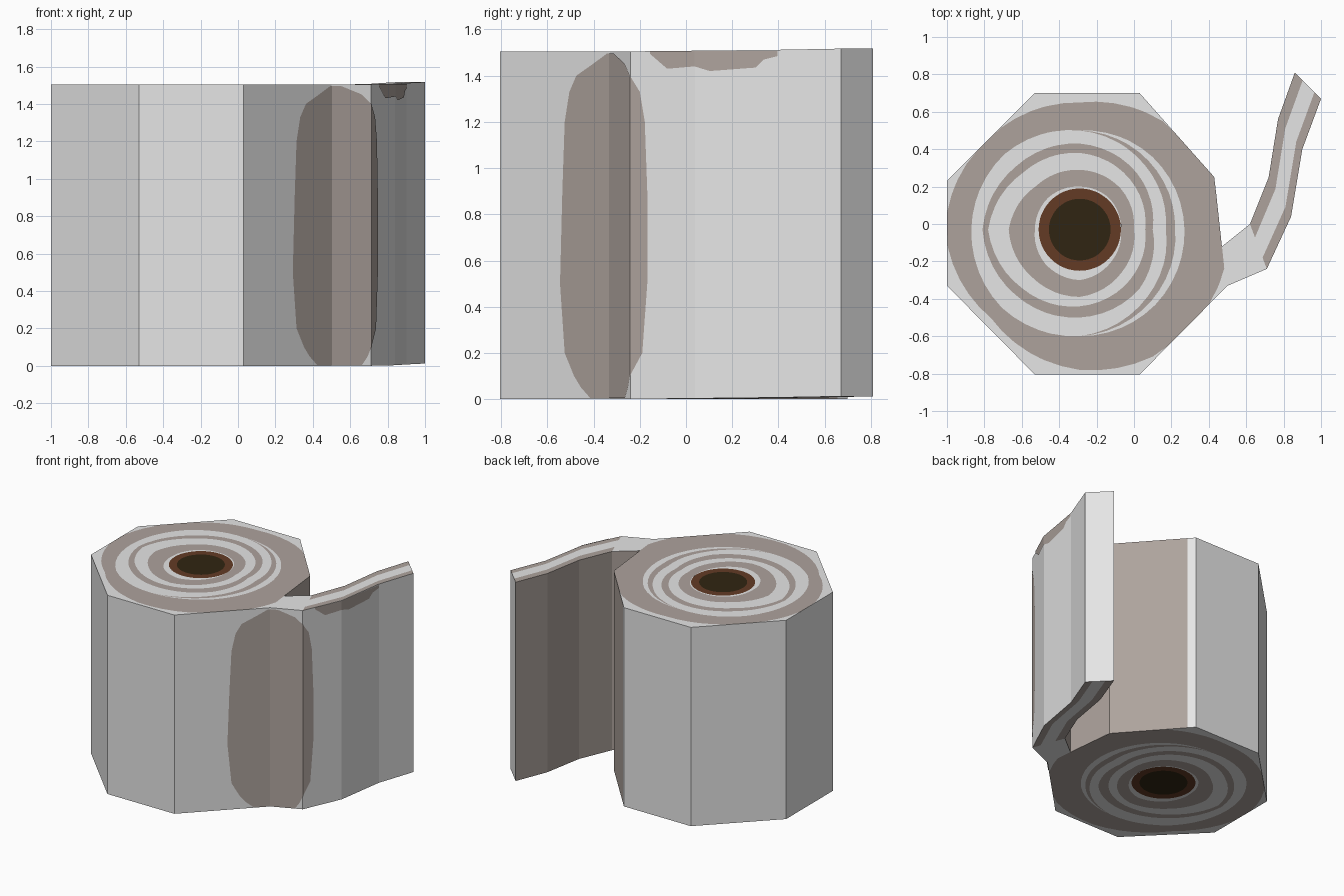
import bpy, bmesh, math

if "Cube" in bpy.data.objects:
    bpy.data.objects.remove(bpy.data.objects["Cube"])

# Colours
def mat(name, rgb):
    m = bpy.data.materials.new(name)
    m.diffuse_color = (*rgb, 1)
    m.use_nodes = True
    m.node_tree.nodes["Principled BSDF"].inputs["Base Color"].default_value = m.diffuse_color
    return m

MATS = [mat("paper_white", (0.79, 0.79, 0.79)), mat("paper_taupe", (0.42, 0.365, 0.335)),
        mat("core_brown", (0.125, 0.043, 0.018)), mat("hole_dark", (0.03, 0.018, 0.006))]
WHITE, TAUPE, BROWN, DARK = range(4)
H = 1.505
CX, CY = -0.29, -0.03


def make(name, faces):
    """faces: list of (points, material index)"""
    bm = bmesh.new()
    for pts, mi in faces:
        f = bm.faces.new([bm.verts.new(p) for p in pts])
        f.material_index = mi
    bmesh.ops.remove_doubles(bm, verts=bm.verts, dist=0.0005)
    bmesh.ops.dissolve_degenerate(bm, edges=bm.edges, dist=0.0005)
    me = bpy.data.meshes.new(name)
    bm.to_mesh(me)
    bm.free()
    for m in MATS:
        me.materials.append(m)
    ob = bpy.data.objects.new(name, me)
    bpy.context.collection.objects.link(ob)
    return ob


def wall(a, b, za, zb):
    """Upright quad, outward to the right of a->b; za, zb are base lifts"""
    return [(*a, za), (*b, zb), (*b, H + zb), (*a, H + za)]


# Roll side: outline counter-clockwise, with the taupe side facing the sheet
outline = [(0.50, -0.33), (0.47, -0.12), (0.43, 0.25), (0.07, 0.655), (0.03, 0.70),
           (-0.53, 0.70), (-1.0, 0.23), (-1.0, -0.33), (-0.53, -0.805), (0.03, -0.805)]
n = len(outline)
make("roll_side", [(wall(outline[i], outline[(i + 1) % n], 0, 0), TAUPE if i in (1, 2) else WHITE)
                   for i in range(1, n)])


# Roll ends: wound paper rings, radii given in eight directions from +x
def edge_radius(t):
    dx, dy = math.cos(t), math.sin(t)
    best = 9
    for i in range(n):
        (ax, ay), (bx, by) = outline[i], outline[(i + 1) % n]
        ex, ey = bx - ax, by - ay
        d = dx * ey - dy * ex
        if abs(d) < 1e-9:
            continue
        r = ((ax - CX) * ey - (ay - CY) * ex) / d
        s = ((ax - CX) * dy - (ay - CY) * dx) / d
        if r > 0 and -1e-6 <= s <= 1 + 1e-6:
            best = min(best, r)
    return best


rings = [(DARK, [.165] * 8), (BROWN, [.22] * 8),
         (WHITE, [.22, .23, .23, .24, .24, .26, .27, .24]),
         (TAUPE, [.29, .31, .32, .33, .38, .36, .36, .32]),
         (WHITE, [.35, .38, .41, .43, .49, .44, .41, .38]),
         (TAUPE, [.39, .43, .46, .48, .52, .49, .47, .45]),
         (WHITE, [.46, .49, .53, .57, .58, .59, .57, .51]),
         (TAUPE, [.51, .52, .53, .57, .58, .59, .57, .54]),
         (WHITE, [.56, .55, .53, .57, .58, .59, .57, .57]),
         (TAUPE, [.80, .74, .68, .69, .72, .67, .75, .80]),
         (WHITE, [9] * 8)]
angles = sorted({round(i * math.tau / 48, 5) for i in range(48)} |
                {round(math.atan2(y - CY, x - CX) % math.tau, 5) for x, y in outline})


def ring_point(radii, t, z):
    u = (t / math.tau * 8) % 8
    i = int(u)
    r = radii[i] + (radii[(i + 1) % 8] - radii[i]) * (u - i)
    r = min(r, edge_radius(t))
    return (CX + r * math.cos(t), CY + r * math.sin(t), z)


for name, z in (("roll_top", H), ("roll_bottom", 0.0)):
    faces = []
    prev = [0] * 8
    for mi, radii in rings:
        for k, t0 in enumerate(angles):
            t1 = angles[(k + 1) % len(angles)]
            p = [ring_point(prev, t0, z), ring_point(radii, t0, z),
                 ring_point(radii, t1, z), ring_point(prev, t1, z)]
            if math.dist(p[0], p[1]) + math.dist(p[2], p[3]) < 0.003:
                continue
            if mi == DARK:
                p = p[:3]
            faces.append((p if z else p[::-1], mi))
        prev = radii
    make(name, faces)

# Loose sheet: taupe inside, white outside, taupe rims along its top and bottom edges
inner = [(0.47, -0.12), (0.62, 0.0), (0.72, 0.25), (0.77, 0.56), (0.86, 0.81)]
outer = [(0.50, -0.33), (0.71, -0.24), (0.84, 0.04), (0.90, 0.40), (1.0, 0.67)]
lift = [0, 0, 0.003, 0.007, 0.012]
faces = [(wall(outer[4], inner[4], lift[4], lift[4]), WHITE)]


def across(i, s, top):
    a, b = inner[i], outer[i]
    return (a[0] + (b[0] - a[0]) * s, a[1] + (b[1] - a[1]) * s, lift[i] + top)


for i in range(4):
    faces.append((wall(inner[i + 1], inner[i], lift[i + 1], lift[i]), TAUPE))
    faces.append((wall(outer[i], outer[i + 1], lift[i], lift[i + 1]), WHITE))
    for s0, s1, mi in ((0, .3, TAUPE), (.3, .75, WHITE), (.75, 1, TAUPE)):
        if i == 0:
            mi = WHITE
        for top in (H, 0.0):
            q = [across(i, s0, top), across(i, s1, top), across(i + 1, s1, top), across(i + 1, s0, top)]
            faces.append((q if top else q[::-1], mi))
make("loose_sheet", faces)

# Tall stain plate wrapping from the roll on to the outside of the sheet
path = [(0.03, -0.805), (0.50, -0.33), (0.71, -0.24), (0.84, 0.04), (0.90, 0.40)]


def on_path(x, z):
    for (ax, ay), (bx, by) in zip(path, path[1:]):
        if x <= bx:
            break
    return (x + 0.003, ay + (by - ay) * (x - ax) / (bx - ax) - 0.003, z)


rows = [(0.004, .42, .66), (.05, .38, .69), (.1, .35, .71), (.2, .31, .735), (.5, .29, .745),
        (.9, .30, .745), (1.2, .31, .74), (1.33, .33, .73), (1.4, .36, .71), (1.45, .43, .66),
        (1.495, .49, .55)]
faces = []
for (z0, l0, r0), (z1, l1, r1) in zip(rows, rows[1:]):
    a = [l0, .5, min(.71, r0), r0]
    b = [l1, .5, min(.71, r1), r1]
    for k in range(3):
        if a[k + 1] - a[k] + b[k + 1] - b[k] > 0.002:
            faces.append(([on_path(a[k], z0), on_path(a[k + 1], z0),
                           on_path(b[k + 1], z1), on_path(b[k], z1)], TAUPE))
make("tall_stain", faces)

# Ragged stain along the top rim of the sheet
rim = [(.75, 1.495), (.785, 1.43), (.84, 1.44), (.851, 1.42), (.884, 1.435), (.89, 1.47), (.90, 1.485)]
make("rim_stain", [([on_path(x0, z0), on_path(x1, z1), on_path(x1, H + .002), on_path(x0, H + .002)], TAUPE)
                   for (x0, z0), (x1, z1) in zip(rim, rim[1:])])

# Stand on z = 0 with the outline already centred
